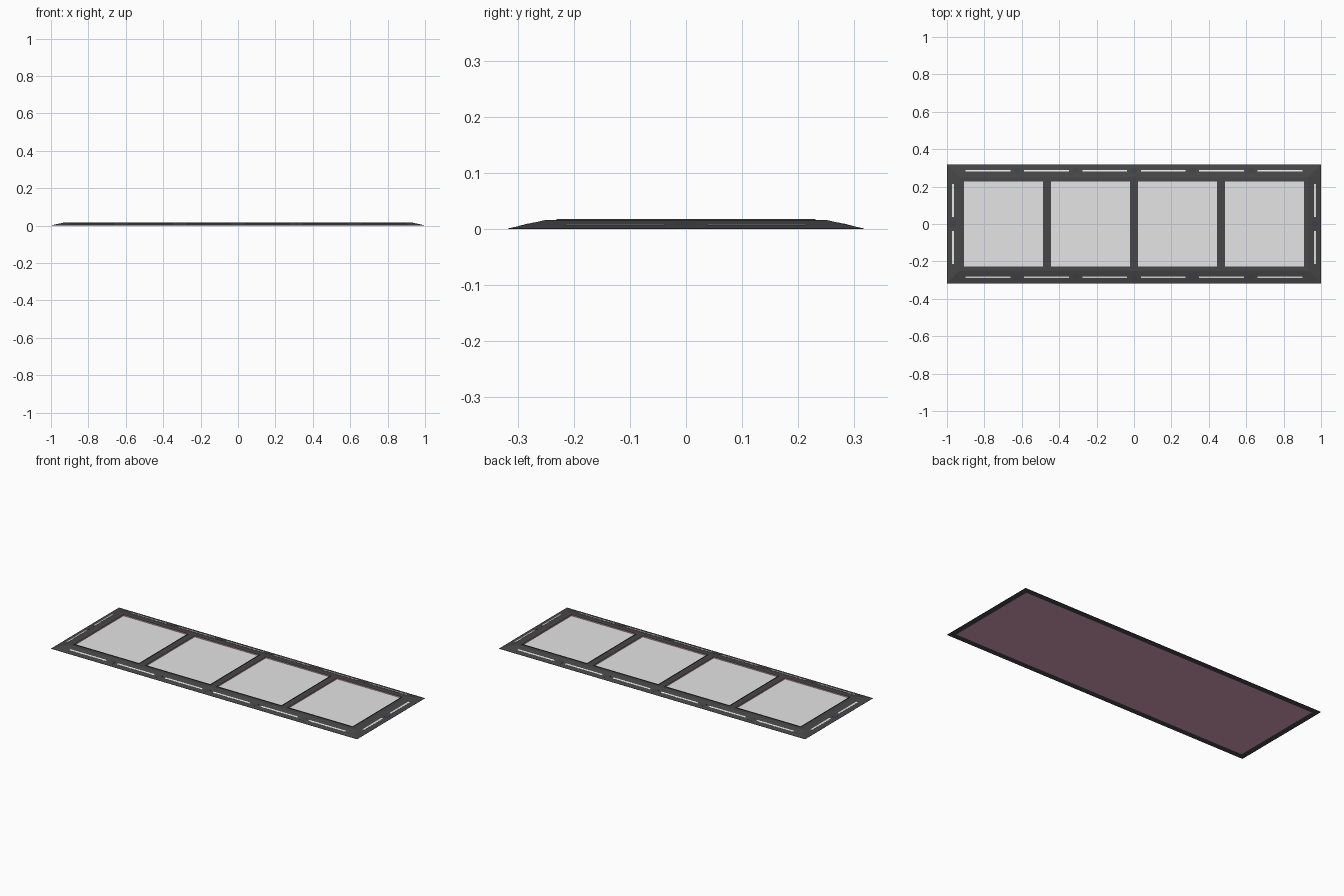
import bpy, bmesh
from mathutils import Matrix

if "Cube" in bpy.data.objects:
    bpy.data.objects.remove(bpy.data.objects["Cube"])

def mat(name, r, g, b):
    m = bpy.data.materials.new(name)
    m.diffuse_color = (r, g, b, 1)
    m.use_nodes = True
    m.node_tree.nodes["Principled BSDF"].inputs["Base Color"].default_value = m.diffuse_color
    return m

DARK = mat("charcoal frame", 0.063, 0.063, 0.063)
GREY = mat("light grey panel", 0.78, 0.78, 0.78)
WHITE = mat("white strip", 1.0, 1.0, 1.0)
PLUM = mat("plum lining", 0.70, 0.36, 0.49)
CLIP = mat("slate clip", 0.055, 0.055, 0.068)

HX, HY, TOP, RUN = 1.0, 0.317, 0.016, 0.066   # half sizes, deck height, ramp width
TX, TY, PITCH = 0.2135, 0.231, 0.4653         # panel half sizes and spacing

def finish(name, bm, mats):
    me = bpy.data.meshes.new(name)
    bm.to_mesh(me)
    bm.free()
    for m in mats:
        me.materials.append(m)
    ob = bpy.data.objects.new(name, me)
    bpy.context.collection.objects.link(ob)
    return ob

def nested(bm, cx, hx, hy, levels):
    """Bridge nested rectangles; levels hold (inset, z, material of the band below)."""
    rings = []
    for k, (inset, z, m) in enumerate(levels):
        x, y = hx - inset, hy - inset
        ring = [bm.verts.new((cx + sx * x, sy * y, z))
                for sx, sy in ((-1, -1), (1, -1), (1, 1), (-1, 1))]
        if rings:
            a = rings[-1]
            for i in range(4):
                j = (i + 1) % 4
                bm.faces.new((a[i], a[j], ring[j], ring[i])).material_index = m
        rings.append(ring)
    return rings

# Sloped ramp frame with plum underside
bm = bmesh.new()
rings = nested(bm, 0, HX, HY, ((0.034, 0, 0), (0, 0, 0), (0, 0.001, 0), (RUN, TOP, 0)))
bm.faces.new(rings[0][::-1]).material_index = 1
finish("ramp_frame", bm, (DARK, PLUM))

# Flat deck bars around the panel openings
def bar(name, x0, x1, y0, y1):
    bm = bmesh.new()
    bmesh.ops.create_cube(bm, size=1, matrix=Matrix.Translation(((x0 + x1) / 2, (y0 + y1) / 2, TOP - 0.002))
                          @ Matrix.Diagonal((x1 - x0, y1 - y0, 0.004, 1)))
    finish(name, bm, (DARK,))

ex, ey = HX - RUN, HY - RUN
bar("back_bar", -ex, ex, TY, ey)
bar("front_bar", -ex, ex, -ey, -TY)
centres = [(i - 1.5) * PITCH for i in range(4)]
edges = [-ex] + [v for c in centres for v in (c - TX, c + TX)] + [ex]
for k in range(0, len(edges), 2):
    bar("cross_bar", edges[k], edges[k + 1], -TY, TY)

# Trays: dark raised rim, plum inner walls, recessed grey panel
for c in centres:
    bm = bmesh.new()
    rings = nested(bm, c, TX, TY, ((0, 0.011, 0), (0, 0.018, 0), (0.003, 0.018, 0), (0.003, 0.011, 1)))
    bm.faces.new(rings[-1]).material_index = 2
    finish("floor_panel", bm, (DARK, PLUM, GREY))

def slope_plate(name, end, sign, centre, length, d0, d1, lift, m):
    """Thin plate lying on a ramp; d is the distance from the outer edge."""
    bm = bmesh.new()
    half = HX if end else HY
    vs = []
    for u in (centre - length / 2, centre + length / 2):
        for d, dz in ((d0, -0.001), (d1, -0.001), (d1, lift), (d0, lift)):
            w = sign * (half - d)
            z = 0.001 + (TOP - 0.001) * d / RUN + dz
            vs.append(bm.verts.new((w, u, z) if end else (u, w, z)))
    a, b = vs[:4], vs[4:]
    bm.faces.new(a)
    bm.faces.new(b)
    for i in range(4):
        j = (i + 1) % 4
        bm.faces.new((a[i], a[j], b[j], b[i]))
    bmesh.ops.recalc_face_normals(bm, faces=bm.faces)
    finish(name, bm, (m,))

# Light strips and small joint clips around the ramps
for s in (-1, 1):
    for i in range(6):
        slope_plate("long_side_strip", False, s, (i - 2.5) * 0.3125, 0.24, 0.027, 0.037, 0.0008, WHITE)
    for i in range(5):
        slope_plate("long_side_clip", False, s, (i - 2) * 0.3125, 0.03, 0.018, 0.045, 0.0003, CLIP)
    for c in (-0.126, 0.126):
        slope_plate("end_strip", True, s, c, 0.176, 0.027, 0.037, 0.0008, WHITE)
    slope_plate("end_clip", True, s, 0, 0.03, 0.018, 0.045, 0.0003, CLIP)
